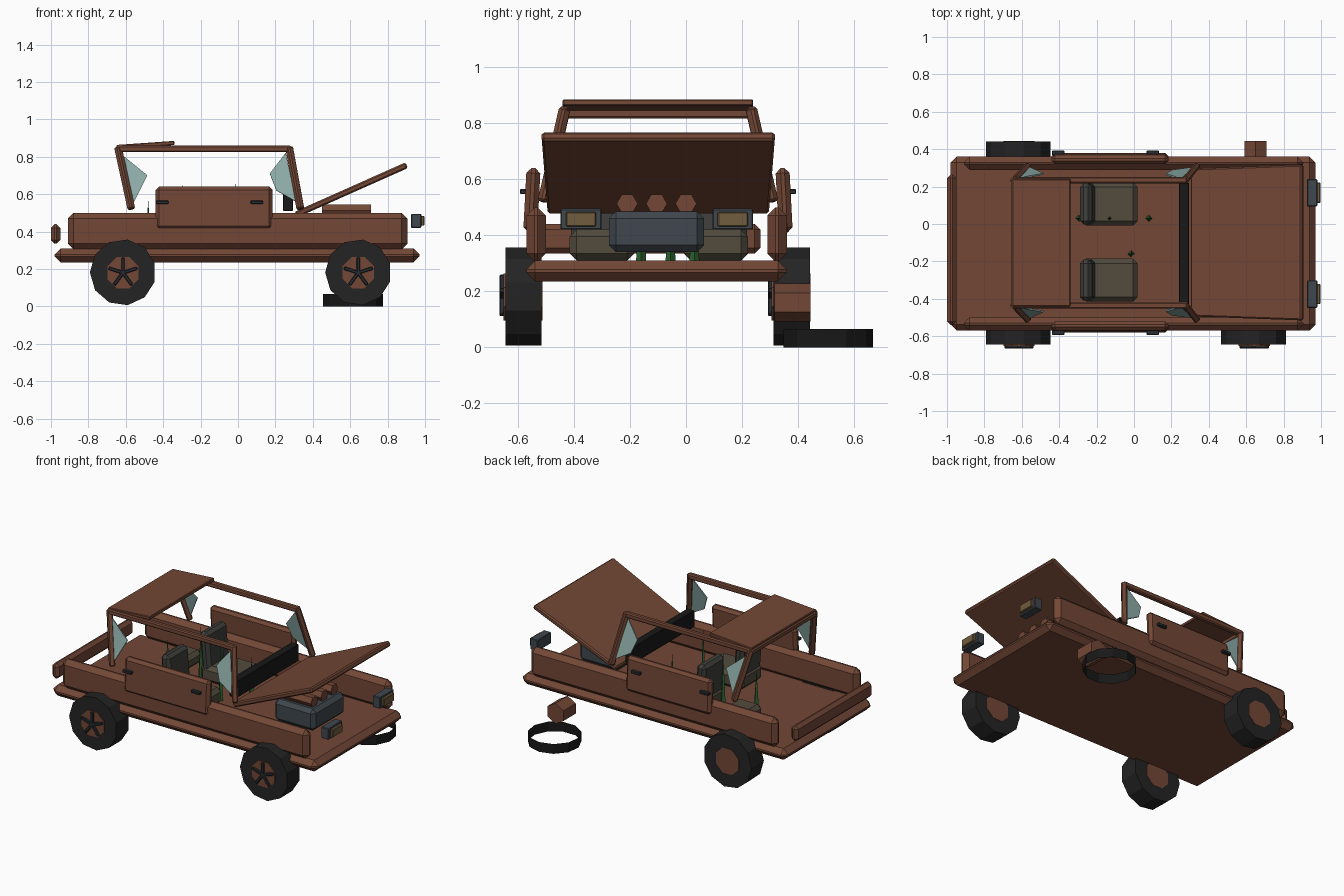
import bpy, bmesh, math
from mathutils import Vector, Matrix

if "Cube" in bpy.data.objects:
    bpy.data.objects.remove(bpy.data.objects["Cube"], do_unlink=True)


def material(name, rgb):
    m = bpy.data.materials.new(name)
    m.use_nodes = True
    m.diffuse_color = (*rgb, 1)
    bsdf = next(n for n in m.node_tree.nodes if n.type == 'BSDF_PRINCIPLED')
    bsdf.inputs["Base Color"].default_value = (*rgb, 1)
    return m


RUST = material("rust_brown", (.17, .063, .036))
TYRE = material("tyre_grey", (.017, .017, .017))
BLACK = material("black", (.009, .009, .009))
STEEL = material("blue_steel", (.05, .063, .075))
DARK = material("dark_steel", (.022, .027, .032))
GLASS = material("pale_glass", (.27, .42, .4))
SEAT = material("seat_grey", (.05, .05, .045))
CUSHION = material("cushion_olive", (.085, .07, .047))
LENS = material("lens_amber", (.17, .11, .05))
GREEN = material("plant_green", (.025, .13, .03))

MID = -.1  # centre line of the body


def finish(name, bm, mat):
    me = bpy.data.meshes.new(name)
    bm.normal_update()
    bm.to_mesh(me)
    bm.free()
    me.materials.append(mat)
    ob = bpy.data.objects.new(name, me)
    bpy.context.collection.objects.link(ob)
    return ob


def cube(size, bevel):
    bm = bmesh.new()
    bmesh.ops.create_cube(bm, size=1)
    bmesh.ops.scale(bm, vec=size, verts=bm.verts)
    if bevel:
        bmesh.ops.bevel(bm, geom=bm.edges[:], offset=bevel, segments=1,
                        profile=.5, affect='EDGES')
    return bm


def box(name, x, y, z, mat, bevel=0.0, tilt=(0, 0, 0)):
    """Chamfered box given by its extents along each axis."""
    size = [r[1] - r[0] for r in (x, y, z)]
    ob = finish(name, cube(size, bevel), mat)
    ob.location = [(r[0] + r[1]) / 2 for r in (x, y, z)]
    ob.rotation_euler = [math.radians(t) for t in tilt]
    return ob


def beam(name, a, b, w, mat):
    """Square bar between two points."""
    a, b = Vector(a), Vector(b)
    ob = finish(name, cube((w, w, (b - a).length + w * .6), w * .2), mat)
    ob.location = (a + b) / 2
    ob.rotation_euler = (b - a).to_track_quat('Z', 'Y').to_euler()
    return ob


def prism(name, sides, radius, depth, loc, mat, axis='Y', top=None, caps=True, spin=0.0):
    bm = bmesh.new()
    bmesh.ops.create_cone(bm, cap_ends=caps, segments=sides, radius1=radius,
                          radius2=radius if top is None else top, depth=depth)
    bmesh.ops.rotate(bm, matrix=Matrix.Rotation(spin, 3, 'Z'), verts=bm.verts)
    turn = {'X': Matrix.Rotation(math.pi / 2, 3, 'Y'),
            'Y': Matrix.Rotation(math.pi / 2, 3, 'X'),
            'Z': Matrix.Identity(3)}[axis]
    bmesh.ops.rotate(bm, matrix=turn, verts=bm.verts)
    ob = finish(name, bm, mat)
    ob.location = loc
    return ob


# Floor pan, side panels, tailgate
box("floor_pan", (-.98, .97), (-.57, .36), (.235, .31), RUST, .032)
for side, y in (("right", (-.57, -.5)), ("left", (.29, .36))):
    box(side + "_panel", (-.91, .905), y, (.305, .5), RUST, .03)
box("tailgate", (-1, -.95), (-.54, .265), (.335, .44), RUST, .02)

# Doors with handles
for side, s in (("right", -1), ("left", 1)):
    yo = MID + s * .45
    box(side + "_door", (-.44, .185), (yo - .025, yo + .025), (.41, .64), RUST, .018,
        (s * 3, 0, 0))
    for i, hx in enumerate((-.405, .1)):
        yh = yo + s * .03
        box(f"{side}_handle_{i}", (hx - .033, hx + .033), (yh - .013, yh + .013),
            (.547, .565), DARK, .003)

# Roll frame: sloped pillars and side rails
def frame_y(s, z):
    return MID + s * (.335 + .23 * (.842 - z))

for side, s in (("right", -1), ("left", 1)):
    front_top = (.275, frame_y(s, .842), .842)
    rear_top = (-.64, frame_y(s, .842), .842)
    beam(side + "_rail", rear_top, front_top, .035, RUST)
    beam(side + "_front_pillar", front_top, (.332, frame_y(s, .53), .53), .036, RUST)
    beam(side + "_rear_pillar", rear_top, (-.572, frame_y(s, .53), .53), .036, RUST)
    # Broken glass left beside the pillars
    shards = {"front": ((.17, .71), (.255, .82), (.31, .56), (.205, .62)),
              "rear": ((-.62, .81), (-.485, .7), (-.56, .55))}
    for place, pts in shards.items():
        bm = bmesh.new()
        bm.faces.new([bm.verts.new((x, frame_y(s, z), z)) for x, z in pts])
        ob = finish(f"{side}_{place}_shard", bm, GLASS)
        mod = ob.modifiers.new("thickness", 'SOLIDIFY')
        mod.thickness = .008
        mod.offset = 0
beam("rear_crossbar", (-.64, frame_y(-1, .835), .835), (-.64, frame_y(1, .835), .835), .035, RUST)
box("roof_panel", (-.65, -.34), (-.44, .24), (.852, .874), RUST, .004, (0, -4, 0))

# Raised hood, slightly narrower at the hinge
hood = box("hood", (.28, .93), (-.515, .317), (.606, .639), RUST, .008, (0, -24, 0))
for v in hood.data.vertices:
    if v.co.x < 0:
        v.co.y *= .95

# Engine
box("engine_block", (.45, .75), (-.275, .065), (.34, .485), STEEL, .025)
for i in range(3):
    prism(f"cylinder_{i}", 6, .038, .26, (.58, -.21 + i * .105, .513), RUST, 'X')

# Headlights
for side, y in (("right", -.375), ("left", .167)):
    box(side + "_headlight", (.925, .98), (y - .073, y + .073), (.42, .495), STEEL, .004)
    box(side + "_lens", (.975, .997), (y - .054, y + .054), (.432, .484), LENS, .004)

# Cabin: dashboard, seats, cargo box
box("dashboard", (.24, .295), (-.435, .22), (.51, .62), BLACK, .004)
for side, y in (("right", -.3), ("left", .107)):
    box(side + "_seat_base", (-.28, .02), (y - .115, y + .115), (.31, .42), CUSHION, .025)
    box(side + "_seat_back", (-.28, -.215), (y - .11, y + .11), (.38, .635), SEAT, .02,
        (0, -5, 0))
box("cargo_cushion", (-.59, -.41), (.03, .22), (.31, .4), CUSHION, .025)

# Plants growing through the floor
for i, (x, y, tip) in enumerate(((-.48, -.055, .565), (-.295, .03, .655), (-.13, .03, .55),
                                 (.08, .03, .55), (-.015, -.16, .66))):
    prism(f"plant_{i}", 4, .018, tip - .31, (x, y, (tip + .31) / 2), GREEN, 'Z', 0)

# Wheels, all with the spoked face to the right
for name, x, y in (("rear_right", -.615, -.58), ("rear_left", -.615, .377),
                   ("front_right", .643, -.58)):
    prism(name + "_tyre", 11, .177, .13, (x, y, .182), TYRE, spin=math.pi / 2)
    prism(name + "_hub", 8, .09, .138, (x, y - .002, .18), RUST, spin=math.pi / 8)
    for i in range(5):
        a = math.pi / 2 + i * math.tau / 5
        end = (x + .075 * math.cos(a), y - .076, .18 + .075 * math.sin(a))
        beam(f"{name}_spoke_{i}", (x, y - .076, .18), end, .018, DARK)

# Bare axle stub and the loose tyre band lying beside it
prism("axle_stub", 6, .068, .13, (.65, .38, .16), RUST)
prism("loose_tyre", 11, .163, .065, (.615, .505, .0325), BLACK, 'Z', caps=False)
